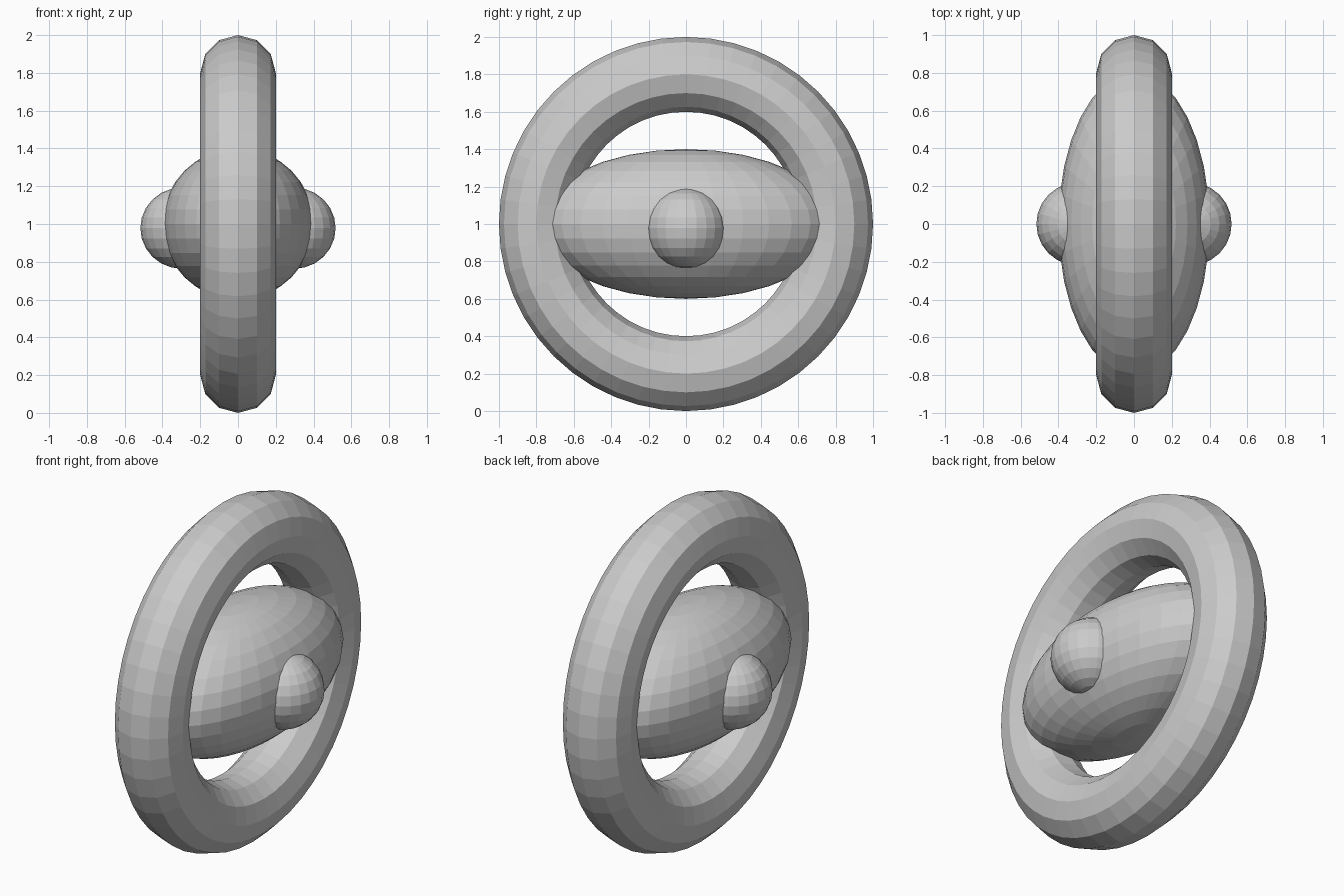
import bpy
from math import radians

cube = bpy.data.objects.get("Cube")
if cube:
    bpy.data.objects.remove(cube, do_unlink=True)

# Single plain grey finish
grey = bpy.data.materials.new("light_grey")
grey.use_nodes = True
colour = (0.6, 0.6, 0.6, 1.0)
grey.diffuse_color = colour
grey.node_tree.nodes["Principled BSDF"].inputs["Base Color"].default_value = colour


def finish(name):
    obj = bpy.context.object
    obj.name = name
    obj.data.materials.append(grey)
    bpy.ops.object.shade_flat()
    return obj


def ellipsoid(name, location, radii, segments, rings):
    bpy.ops.mesh.primitive_uv_sphere_add(
        segments=segments, ring_count=rings, radius=1, location=location)
    bpy.context.object.scale = radii
    bpy.ops.object.transform_apply(location=False, rotation=False, scale=True)
    return finish(name)


# Upright outer ring, axle along x
bpy.ops.mesh.primitive_torus_add(
    major_segments=48, minor_segments=12, major_radius=0.8, minor_radius=0.2,
    location=(0, 0, 1), rotation=(0, radians(90), 0))
finish("outer_ring")

# Long central body reaching into the ring
ellipsoid("central_body", (0, 0, 1), (0.4, 0.8, 0.4), 32, 16)

# Round bump on each side
for side, x in (("left", 1), ("right", -1)):
    ellipsoid(side + "_bump", (x * 0.297, 0, 0.978), (0.22, 0.22, 0.215), 24, 12)
